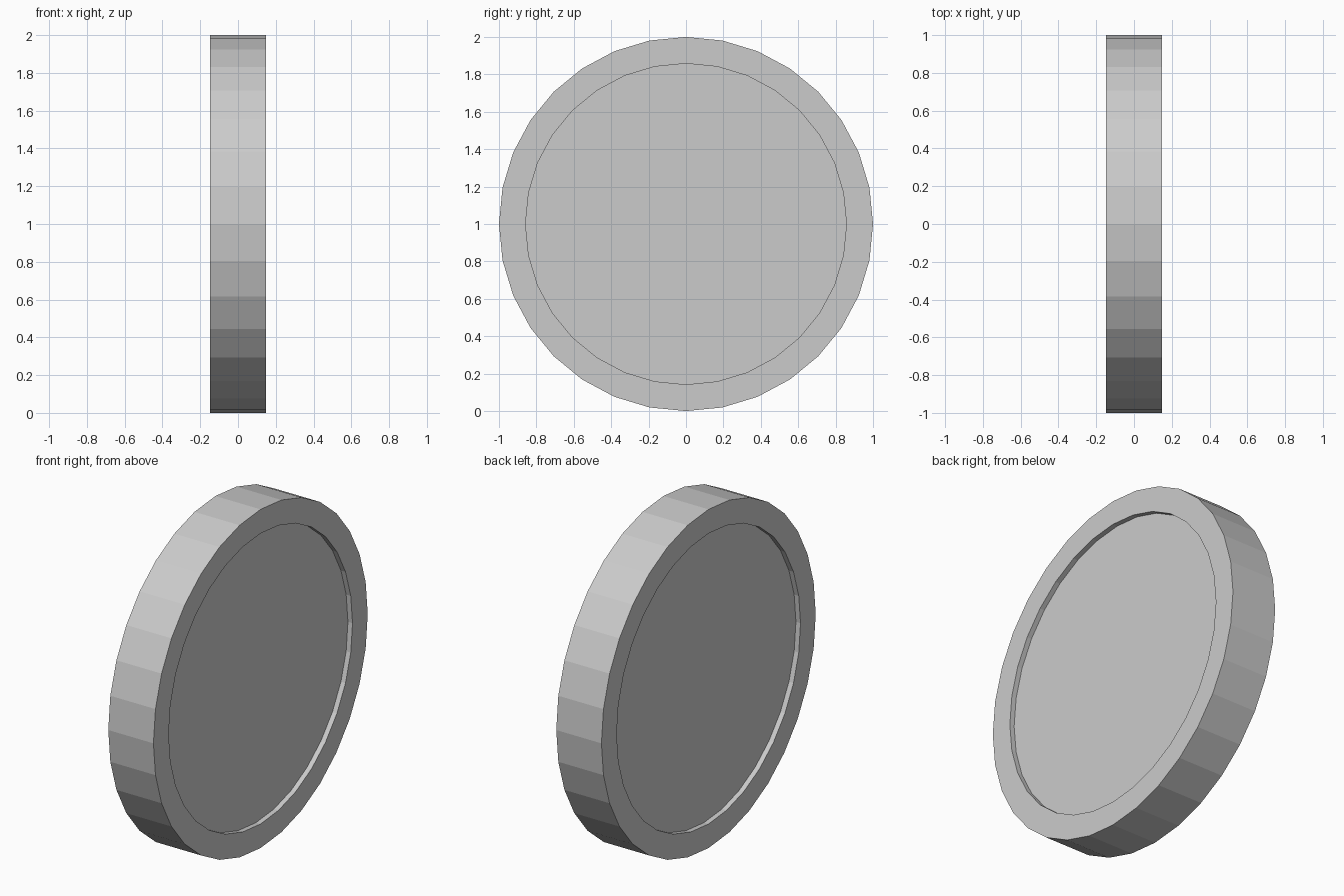
import bpy, bmesh
from math import pi
from mathutils import Matrix

if "Cube" in bpy.data.objects:
    bpy.data.objects.remove(bpy.data.objects["Cube"])

SIDES, RADIUS, INNER, THICK, DEPTH = 32, 1.0, 0.858, 0.295, 0.03

# Solid disc, axis along x
bm = bmesh.new()
bmesh.ops.create_cone(bm, cap_ends=True, segments=SIDES, radius1=RADIUS,
                      radius2=RADIUS, depth=THICK,
                      matrix=Matrix.Rotation(pi / 2, 4, 'Y'))


def extrude(face):
    return bmesh.ops.extrude_discrete_faces(bm, faces=[face])["faces"][0]


# Raised rim: shrink each cap, then sink it straight inward
for cap in [f for f in bm.faces if len(f.verts) == SIDES]:
    inward = -cap.normal.copy()
    cap = extrude(cap)
    bmesh.ops.scale(bm, vec=(1, INNER, INNER), verts=cap.verts[:])
    cap = extrude(cap)
    bmesh.ops.translate(bm, vec=inward * DEPTH, verts=cap.verts[:])

bmesh.ops.recalc_face_normals(bm, faces=bm.faces[:])
mesh = bpy.data.meshes.new("coin")
bm.to_mesh(mesh)
bm.free()

coin = bpy.data.objects.new("coin", mesh)
coin.location.z = RADIUS
bpy.context.collection.objects.link(coin)
